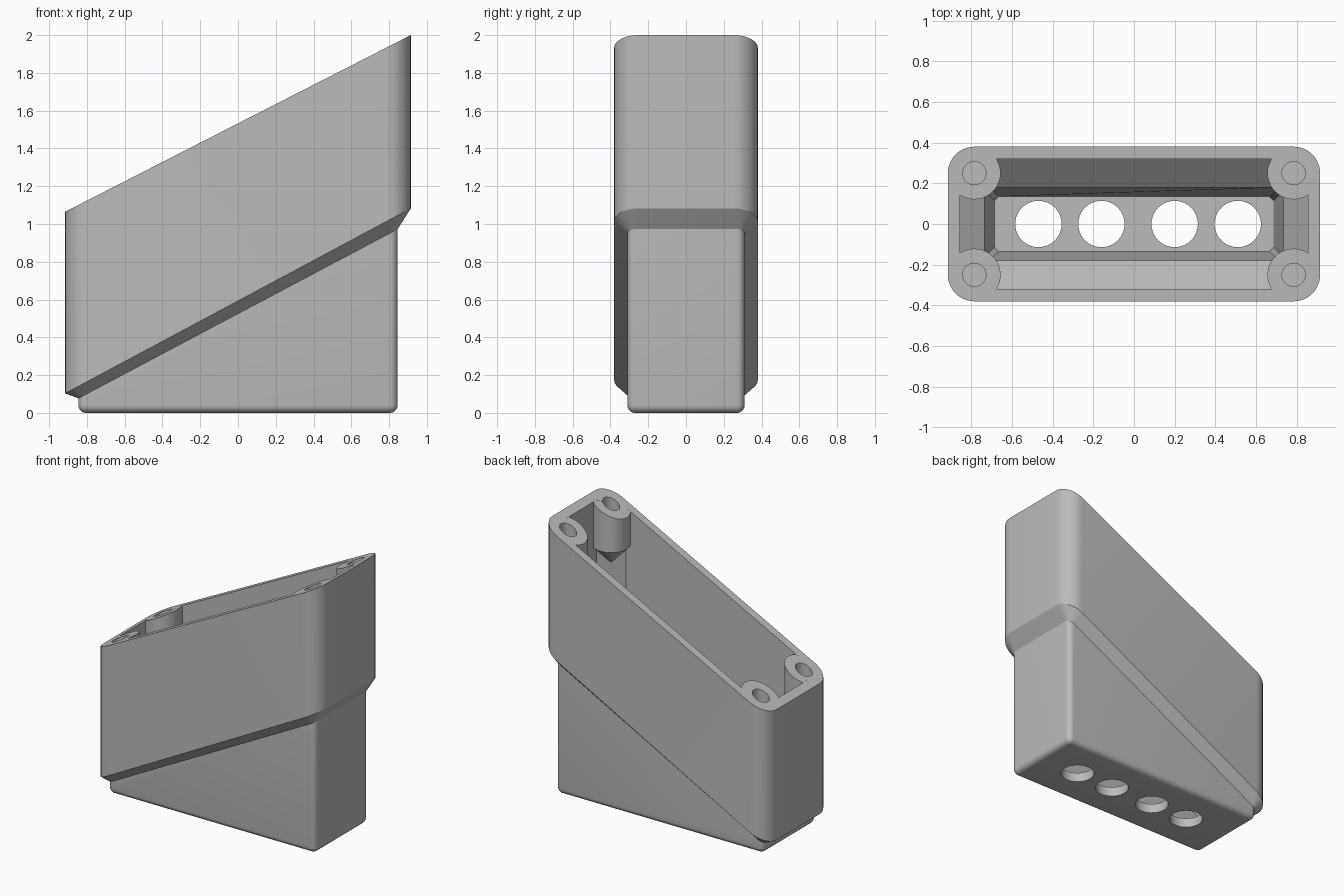
import bpy, bmesh, math
from math import cos, sin, pi

if "Cube" in bpy.data.objects:
    bpy.data.objects.remove(bpy.data.objects["Cube"])

SLOPE = 0.511
STEPS = 10

grey = bpy.data.materials.new("plain_grey")
grey.use_nodes = True
COLOUR = (0.5, 0.5, 0.5, 1)
grey.diffuse_color = COLOUR
grey.node_tree.nodes["Principled BSDF"].inputs["Base Color"].default_value = COLOUR


def rim(x):
    return 1.5325 + SLOPE * x


def outline(hx, hy, r, height, flat=False):
    """Rectangle with round or cut corners; height(x) gives z."""
    pts = []
    for k, (sx, sy) in enumerate(((1, 1), (-1, 1), (-1, -1), (1, -1))):
        for i in range(STEPS + 1):
            a = k * pi / 2 + i / STEPS * pi / 2
            c, s = cos(a), sin(a)
            if flat:
                d = abs(c) + abs(s)
                c, s = c / d, s / d
            x, y = sx * (hx - r) + r * c, sy * (hy - r) + r * s
            pts.append((x, y, height(x)))
    return pts


def circle(cx, cy, r, height, n=40):
    pts = []
    for i in range(n):
        x, y = cx + r * cos(2 * pi * i / n), cy + r * sin(2 * pi * i / n)
        pts.append((x, y, height(x)))
    return pts


def skin(bm, loops):
    """Closed solid through a list of loops."""
    rings = [[bm.verts.new(p) for p in loop] for loop in loops]
    n = len(rings[0])
    for a, b in zip(rings, rings[1:]):
        for i in range(n):
            j = (i + 1) % n
            bm.faces.new((a[i], a[j], b[j], b[i]))
    bm.faces.new(rings[0][::-1])
    bm.faces.new(rings[-1])


def finish(bm, name):
    bmesh.ops.recalc_face_normals(bm, faces=bm.faces[:])
    mesh = bpy.data.meshes.new(name)
    bm.to_mesh(mesh)
    bm.free()
    obj = bpy.data.objects.new(name, mesh)
    bpy.context.collection.objects.link(obj)
    mesh.materials.append(grey)
    return obj


def level(z):
    return lambda x: z


def tilt(z, s=0.53):
    return lambda x: z + s * x


# Hollow housing: rounded foot, flared step, sloping rim, stepped cavity
bm = bmesh.new()
loops = []
R = 0.04
for i in range(6):
    a = i / 5 * pi / 2
    inset = R * (1 - sin(a))
    loops.append(outline(0.845 - inset, 0.31 - inset, R - inset * 0.9,
                         level(R * (1 - cos(a)))))
loops += [
    outline(0.845, 0.31, R, tilt(0.525)),
    outline(0.915, 0.38, 0.13, tilt(0.593, 0.535)),
    outline(0.915, 0.38, 0.13, rim),
    outline(0.855, 0.32, 0.14, rim, True),
    outline(0.855, 0.32, 0.14, tilt(0.72), True),
    outline(0.735, 0.18, 0.02, tilt(0.58), True),
    outline(0.685, 0.135, 0.02, level(0.07), True),
]
skin(bm, loops)
housing = finish(bm, "housing")

# Corner screw posts with conical undersides
corners = [(sx * 0.785, sy * 0.25) for sx in (-1, 1) for sy in (-1, 1)]
bm = bmesh.new()
for cx, cy in corners:
    base = rim(cx) - 0.3
    skin(bm, [circle(cx, cy, 0.001, level(base - 0.13)),
              circle(cx, cy, 0.129, level(base)),
              circle(cx, cy, 0.129, lambda x: rim(x) - 0.0005)])
posts = finish(bm, "screw_posts")

# Cutter for blind screw holes and the through holes in the floor
bm = bmesh.new()
for cx, cy in corners:
    skin(bm, [circle(cx, cy, 0.057, level(rim(cx) - 0.26)),
              circle(cx, cy, 0.057, level(rim(cx) + 0.2))])
for cx in (-0.47, -0.16, 0.2, 0.51):
    skin(bm, [circle(cx, 0, 0.114, level(-0.1)),
              circle(cx, 0, 0.114, level(0.12))])
cutter = finish(bm, "hole_cutter")
cutter.hide_render = True

for obj in (housing, posts):
    bpy.ops.object.select_all(action="DESELECT")
    obj.select_set(True)
    bpy.context.view_layer.objects.active = obj
    mod = obj.modifiers.new("holes", "BOOLEAN")
    mod.operation = "DIFFERENCE"
    mod.solver = "EXACT"
    mod.object = cutter
    bpy.ops.object.modifier_apply(modifier=mod.name)
    bpy.ops.object.shade_smooth_by_angle(angle=math.radians(25))

bpy.data.objects.remove(cutter)
